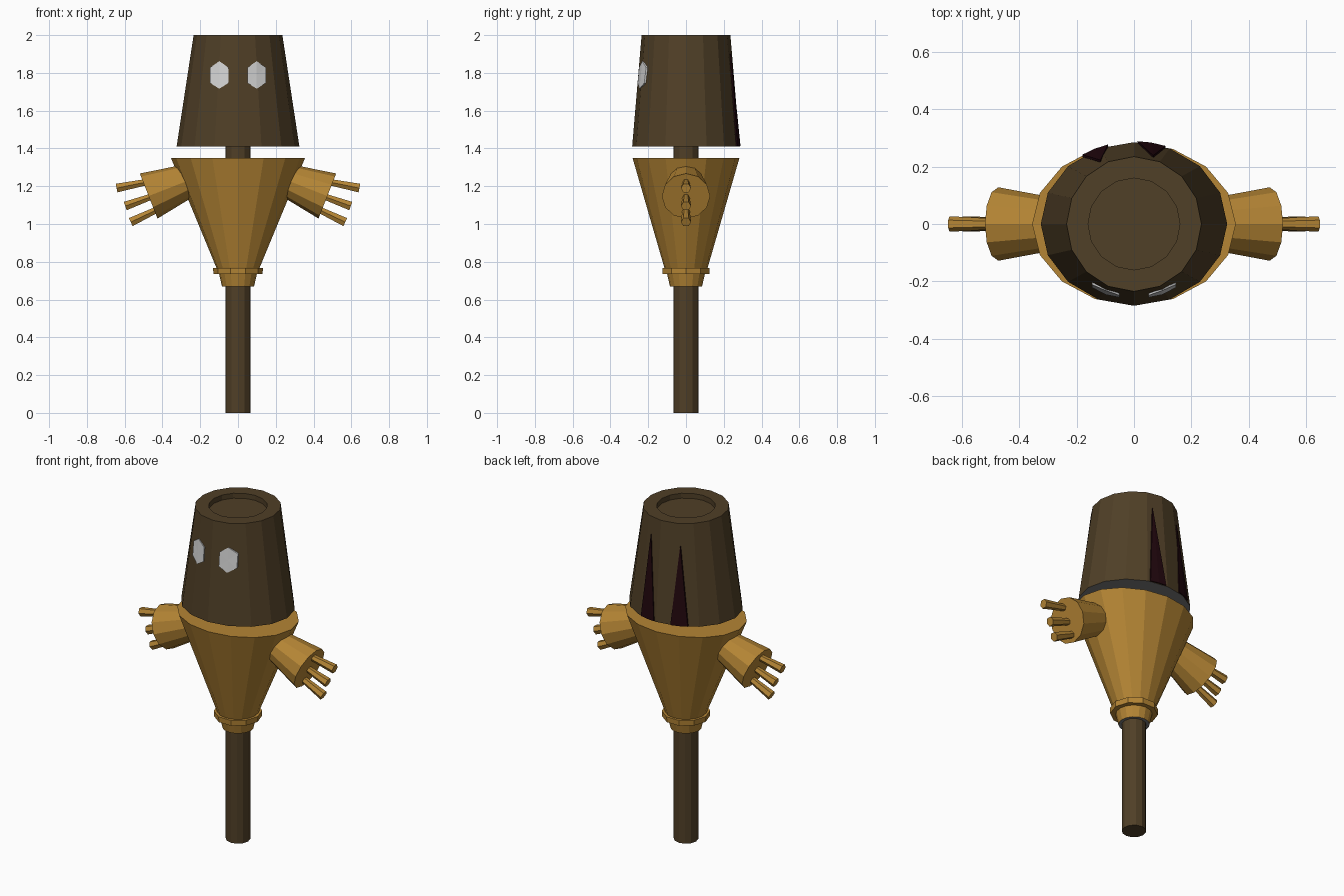
import bpy, bmesh, math
from mathutils import Vector

cube = bpy.data.objects.get("Cube")
if cube:
    bpy.data.objects.remove(cube)


def material(name, r, g, b):
    m = bpy.data.materials.new(name)
    m.use_nodes = True
    m.diffuse_color = (r, g, b, 1)
    m.node_tree.nodes["Principled BSDF"].inputs["Base Color"].default_value = (r, g, b, 1)
    return m


BROWN = material("dark brown", 0.08, 0.05, 0.02)
GOLD = material("straw gold", 0.46, 0.235, 0.035)
GREY = material("underside grey", 0.2, 0.2, 0.2)
WHITE = material("eye white", 0.65, 0.65, 0.65)
MAROON = material("dark maroon", 0.015, 0.002, 0.004)


def finish(name, bm, mats):
    bmesh.ops.recalc_face_normals(bm, faces=bm.faces)
    mesh = bpy.data.meshes.new(name)
    bm.to_mesh(mesh)
    bm.free()
    for m in mats:
        mesh.materials.append(m)
    ob = bpy.data.objects.new(name, mesh)
    bpy.context.collection.objects.link(ob)
    return ob


def loft(name, rings, sides, mat, bottom=None):
    """Capped stack of elliptical rings (rx, ry, z); bottom colours the first cap."""
    bm = bmesh.new()
    loops = []
    for rx, ry, z in rings:
        angles = [math.tau * i / sides for i in range(sides)]
        loops.append([bm.verts.new((rx * math.cos(a), ry * math.sin(a), z)) for a in angles])
    for low, high in zip(loops, loops[1:]):
        for i in range(sides):
            j = (i + 1) % sides
            bm.faces.new((low[i], low[j], high[j], high[i]))
    cap = bm.faces.new(loops[0])
    bm.faces.new(loops[-1])
    if bottom:
        cap.material_index = 1
    return finish(name, bm, [mat, bottom] if bottom else [mat])


def limb(name, start, end, r1, r2, sides):
    """Tapered prism between two points."""
    start, end = Vector(start), Vector(end)
    axis = end - start
    ob = loft(name, [(r1, r1, 0), (r2, r2, axis.length)], sides, GOLD)
    ob.location = start
    ob.rotation_mode = 'QUATERNION'
    ob.rotation_quaternion = axis.to_track_quat('Z', 'Y')


# Pole and body
loft("pole", [(0.067, 0.067, 0), (0.067, 0.067, 1.5)], 12, BROWN)
loft("body", [(0.085, 0.085, 0.67), (0.1, 0.1, 0.735), (0.115, 0.115, 0.77),
              (0.355, 0.283, 1.35)], 16, GOLD, GREY)
loft("belt", [(0.13, 0.13, 0.735), (0.132, 0.132, 0.768)], 10, GOLD)

# Upturned bucket head with a recessed top
HEAD_LOW, HEAD_HIGH = (0.325, 0.285, 1.41), (0.235, 0.235, 2.0)
loft("head", [HEAD_LOW, HEAD_HIGH, (0.16, 0.16, 2.0), (0.16, 0.16, 1.97)], 16, BROWN, GREY)


def head_point(x, z, side, lift):
    """Point on the head surface at x and z, on the front (-1) or back (1)."""
    t = (z - HEAD_LOW[2]) / (HEAD_HIGH[2] - HEAD_LOW[2])
    rx, ry = [a + (b - a) * t + lift for a, b in zip(HEAD_LOW[:2], HEAD_HIGH[:2])]
    return Vector((x, side * ry * math.sqrt(1 - (x / rx) ** 2), z))


def plate(name, outline, side, mat):
    """Thin patch following the head, fanned around its middle."""
    bm = bmesh.new()
    n = len(outline)
    mid = [sum(p[k] for p in outline) / n for k in (0, 1)]
    sheets = []
    for lift in (-0.003, 0.004):
        ring = [bm.verts.new(head_point(x, z, side, lift)) for x, z in outline]
        hub = bm.verts.new(head_point(*mid, side, lift))
        for i in range(n):
            bm.faces.new((ring[i], ring[(i + 1) % n], hub))
        sheets.append(ring)
    for i in range(n):
        j = (i + 1) % n
        bm.faces.new((sheets[0][i], sheets[0][j], sheets[1][j], sheets[1][i]))
    finish(name, bm, [mat])


# Tall torn streaks on the back of the head
plate("back_streak_left", [(0.012, 1.412), (0.06, 1.412), (0.11, 1.412), (0.067, 1.9)], 1, MAROON)
plate("back_streak_right", [(-0.18, 1.412), (-0.14, 1.412), (-0.09, 1.412), (-0.117, 1.87)], 1, MAROON)

# Eyes, arms and fingers on both sides
for label, s in (("left", 1), ("right", -1)):
    hexagon = [(0, 0.073), (0.048, 0.04), (0.048, -0.043),
               (0, -0.073), (-0.048, -0.043), (-0.048, 0.04)]
    plate("eye_" + label, [(s * 0.099 + x, 1.789 + z) for x, z in hexagon], -1, WHITE)
    limb("arm_" + label, (s * 0.2, 0, 1.255), (s * 0.473, 0, 1.148), 0.077, 0.128, 12)
    fingers = [((0.47, 1.225), (0.643, 1.19)),
               ((0.45, 1.148), (0.597, 1.095)),
               ((0.41, 1.085), (0.568, 1.01))]
    for i, ((x1, z1), (x2, z2)) in enumerate(fingers):
        limb(f"finger_{label}_{i + 1}", (s * x1, 0, z1), (s * x2, 0, z2), 0.018, 0.027, 6)
